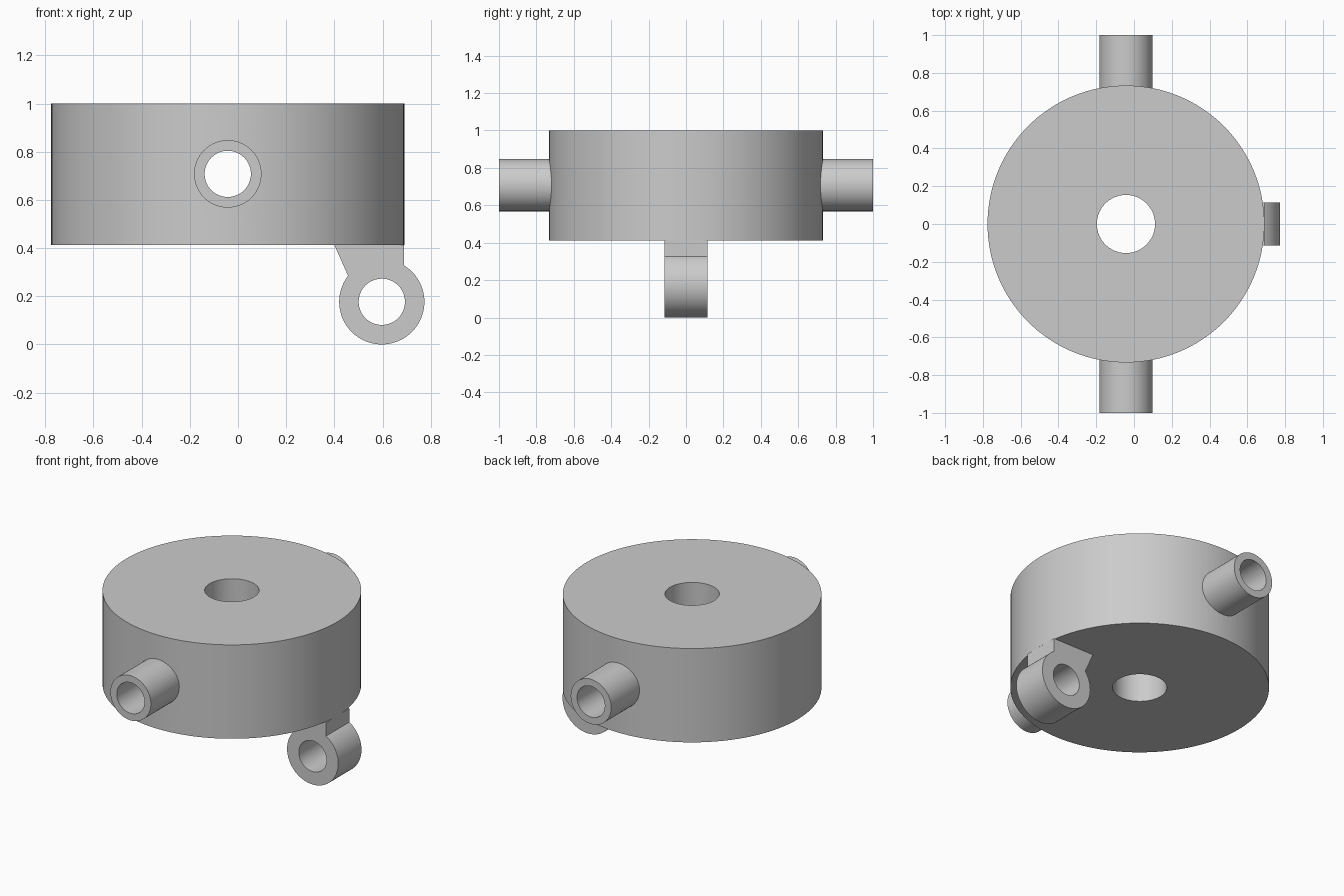
import bpy
import bmesh
import math
from mathutils import Matrix

cube = bpy.data.objects.get("Cube")
if cube:
    bpy.data.objects.remove(cube, do_unlink=True)

AXIS_X = -0.0425              # shared centre of drum, bore and side tubes
DRUM_BASE, DRUM_TOP = 0.413, 1.0
TUBE_Z = 0.708
LUG_X, LUG_Z, LUG_HALF = 0.597, 0.177, 0.115

grey = bpy.data.materials.new("plain grey")
grey.use_nodes = True
COLOUR = (0.6, 0.6, 0.6, 1)
grey.diffuse_color = COLOUR
grey.node_tree.nodes["Principled BSDF"].inputs["Base Color"].default_value = COLOUR


def add_object(name, bm):
    bmesh.ops.recalc_face_normals(bm, faces=bm.faces)
    mesh = bpy.data.meshes.new(name)
    bm.to_mesh(mesh)
    bm.free()
    mesh.materials.append(grey)
    obj = bpy.data.objects.new(name, mesh)
    bpy.context.collection.objects.link(obj)
    return obj


def cylinder(name, centre, radius, length, along_y=False, sides=64):
    bm = bmesh.new()
    turn = Matrix.Rotation(math.pi / 2, 4, "X") if along_y else Matrix()
    bmesh.ops.create_cone(bm, cap_ends=True, segments=sides, radius1=radius,
                          radius2=radius, depth=length,
                          matrix=Matrix.Translation(centre) @ turn)
    return add_object(name, bm)


def prism(name, outline, half):
    bm = bmesh.new()
    face = bm.faces.new([bm.verts.new((x, -half, z)) for x, z in outline])
    out = bmesh.ops.extrude_face_region(bm, geom=[face])
    moved = [v for v in out["geom"] if isinstance(v, bmesh.types.BMVert)]
    bmesh.ops.translate(bm, verts=moved, vec=(0, 2 * half, 0))
    return add_object(name, bm)


def combine(obj, tool, operation):
    mod = obj.modifiers.new(operation.lower(), "BOOLEAN")
    mod.object, mod.operation, mod.solver = tool, operation, "EXACT"
    bpy.context.view_layer.objects.active = obj
    bpy.ops.object.modifier_apply(modifier=mod.name)
    bpy.data.objects.remove(tool, do_unlink=True)


def smooth(obj):
    bpy.ops.object.select_all(action="DESELECT")
    obj.select_set(True)
    bpy.context.view_layer.objects.active = obj
    bpy.ops.object.shade_smooth_by_angle(angle=math.radians(30))


# Drum with a tube passing through front to back
drum_mid = (DRUM_BASE + DRUM_TOP) / 2
drum = cylinder("drum_with_side_tubes", (AXIS_X, 0, drum_mid), 0.733,
                DRUM_TOP - DRUM_BASE, sides=128)
combine(drum, cylinder("tube", (AXIS_X, 0, TUBE_Z), 0.14, 2, True), "UNION")

# Tube bore and central vertical bore
combine(drum, cylinder("tube_bore", (AXIS_X, 0, TUBE_Z), 0.096, 3, True), "DIFFERENCE")
combine(drum, cylinder("centre_bore", (AXIS_X, 0, drum_mid), 0.154, 2), "DIFFERENCE")
smooth(drum)

# Hanging lug: tapered neck joined to a ring with a pin hole
lug = cylinder("hanging_lug", (LUG_X, 0, LUG_Z), 0.177, 2 * LUG_HALF, True)
neck_outline = [(0.40, DRUM_BASE), (0.69, DRUM_BASE), (0.69, 0.28),
                (LUG_X, LUG_Z), (0.468, 0.26)]
combine(lug, prism("neck", neck_outline, LUG_HALF), "UNION")
combine(lug, cylinder("pin_hole", (LUG_X, 0, LUG_Z), 0.096, 1, True), "DIFFERENCE")
smooth(lug)
